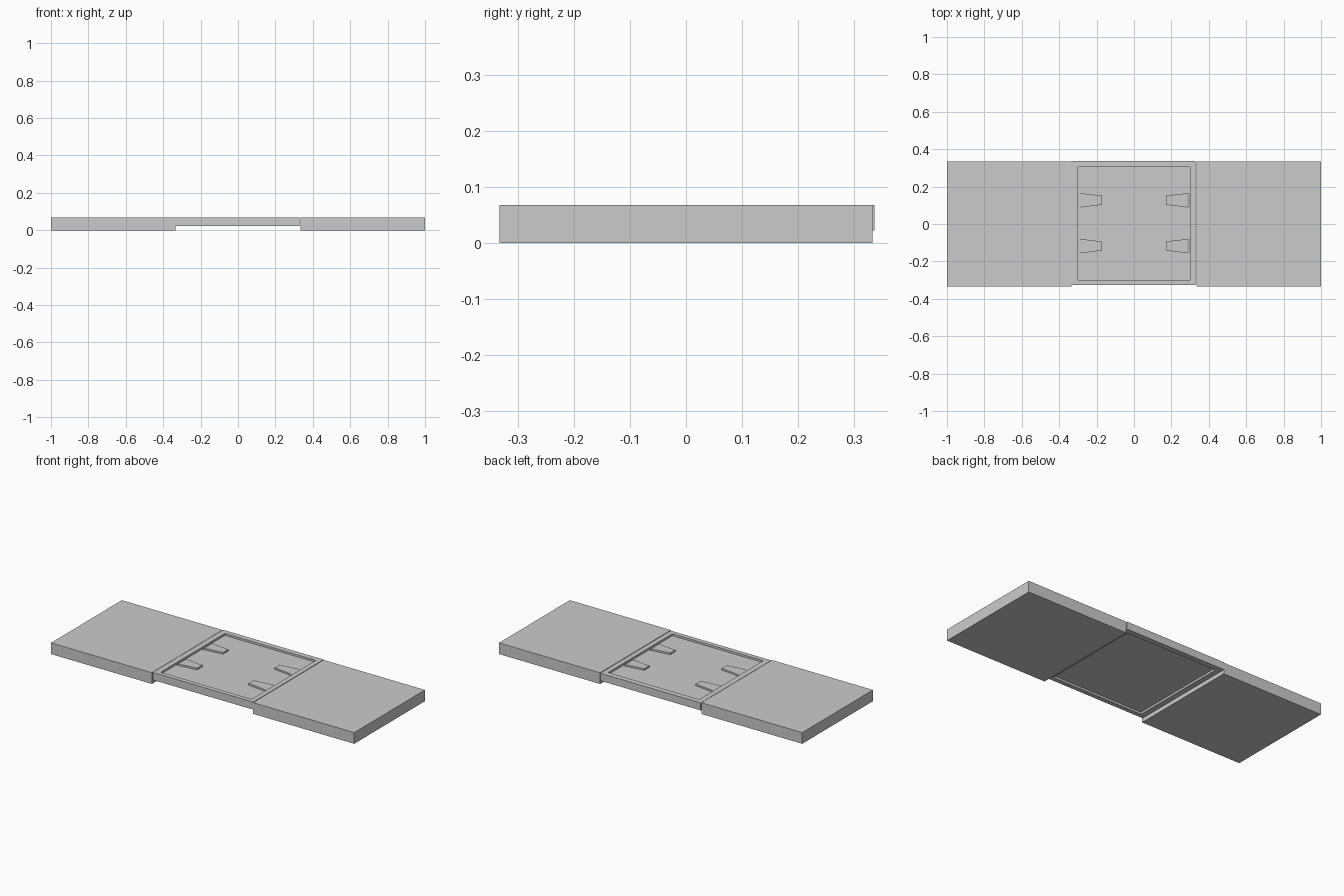
import bpy
import bmesh

cube = bpy.data.objects.get("Cube")
if cube:
    bpy.data.objects.remove(cube, do_unlink=True)

grey = bpy.data.materials.new("plain_grey")
grey.use_nodes = True
COLOUR = (0.6, 0.6, 0.6, 1)
grey.diffuse_color = COLOUR
grey.node_tree.nodes["Principled BSDF"].inputs["Base Color"].default_value = COLOUR

TOP = 0.067        # shared top level
FRAME_LOW = 0.022  # underside of the raised centre frame
PANEL_LOW, PANEL_TOP = 0.034, 0.055


def make_object(name, bm):
    bmesh.ops.recalc_face_normals(bm, faces=bm.faces)
    mesh = bpy.data.meshes.new(name)
    bm.to_mesh(mesh)
    bm.free()
    mesh.materials.append(grey)
    obj = bpy.data.objects.new(name, mesh)
    bpy.context.collection.objects.link(obj)
    return obj


def rectangle(x0, x1, y0, y1):
    return [(x0, y0), (x1, y0), (x1, y1), (x0, y1)]


def slab(name, outline, z0, z1):
    """Flat block extruded up from an outline."""
    bm = bmesh.new()
    face = bm.faces.new([bm.verts.new((x, y, z0)) for x, y in outline])
    result = bmesh.ops.extrude_face_region(bm, geom=[face], use_keep_orig=True)
    verts = [g for g in result["geom"] if isinstance(g, bmesh.types.BMVert)]
    bmesh.ops.translate(bm, verts=verts, vec=(0, 0, z1 - z0))
    return make_object(name, bm)


def ring(name, outer, inner, z0, z1):
    """Square frame with an open middle."""
    bm = bmesh.new()
    loops = [[bm.verts.new((x, y, z)) for x, y in pts]
             for pts, z in ((outer, z0), (outer, z1), (inner, z1), (inner, z0))]
    for k, low in enumerate(loops):
        high = loops[(k + 1) % len(loops)]
        for i in range(4):
            j = (i + 1) % 4
            bm.faces.new((low[i], low[j], high[j], high[i]))
    return make_object(name, bm)


def tab(name, side, y):
    """Tapered clip on the panel, sloping down where it meets the frame."""
    bm = bmesh.new()
    sections = []
    for x, half, top in ((0.3, 0.038, PANEL_TOP + 0.001),
                         (0.285, 0.038, TOP - 0.002),
                         (0.17, 0.024, TOP - 0.002)):
        sections.append([bm.verts.new((side * x, y + dy, z)) for dy, z in
                         ((-half, PANEL_TOP), (half, PANEL_TOP), (half, top), (-half, top))])
    for a, b in zip(sections, sections[1:]):
        for i in range(4):
            j = (i + 1) % 4
            bm.faces.new((a[i], a[j], b[j], b[i]))
    bm.faces.new(sections[0])
    bm.faces.new(sections[-1])
    return make_object(name, bm)


# End slabs
slab("right_slab", rectangle(-1, -0.335, -0.333, 0.333), 0, TOP)
slab("left_slab", rectangle(0.333, 1, -0.333, 0.333), 0, TOP)

# Raised centre frame, with the thin panel set into it
ring("centre_frame", rectangle(-0.333, 0.329, -0.327, 0.337),
     rectangle(-0.3, 0.3, -0.3, 0.305), FRAME_LOW, TOP)
slab("centre_panel", rectangle(-0.3, 0.3, -0.3, 0.305), PANEL_LOW, PANEL_TOP)

# Two tabs on each side of the panel
for side, side_name in ((-1, "right"), (1, "left")):
    for y, place in ((-0.118, "front"), (0.127, "back")):
        tab(f"{side_name}_{place}_tab", side, y)
